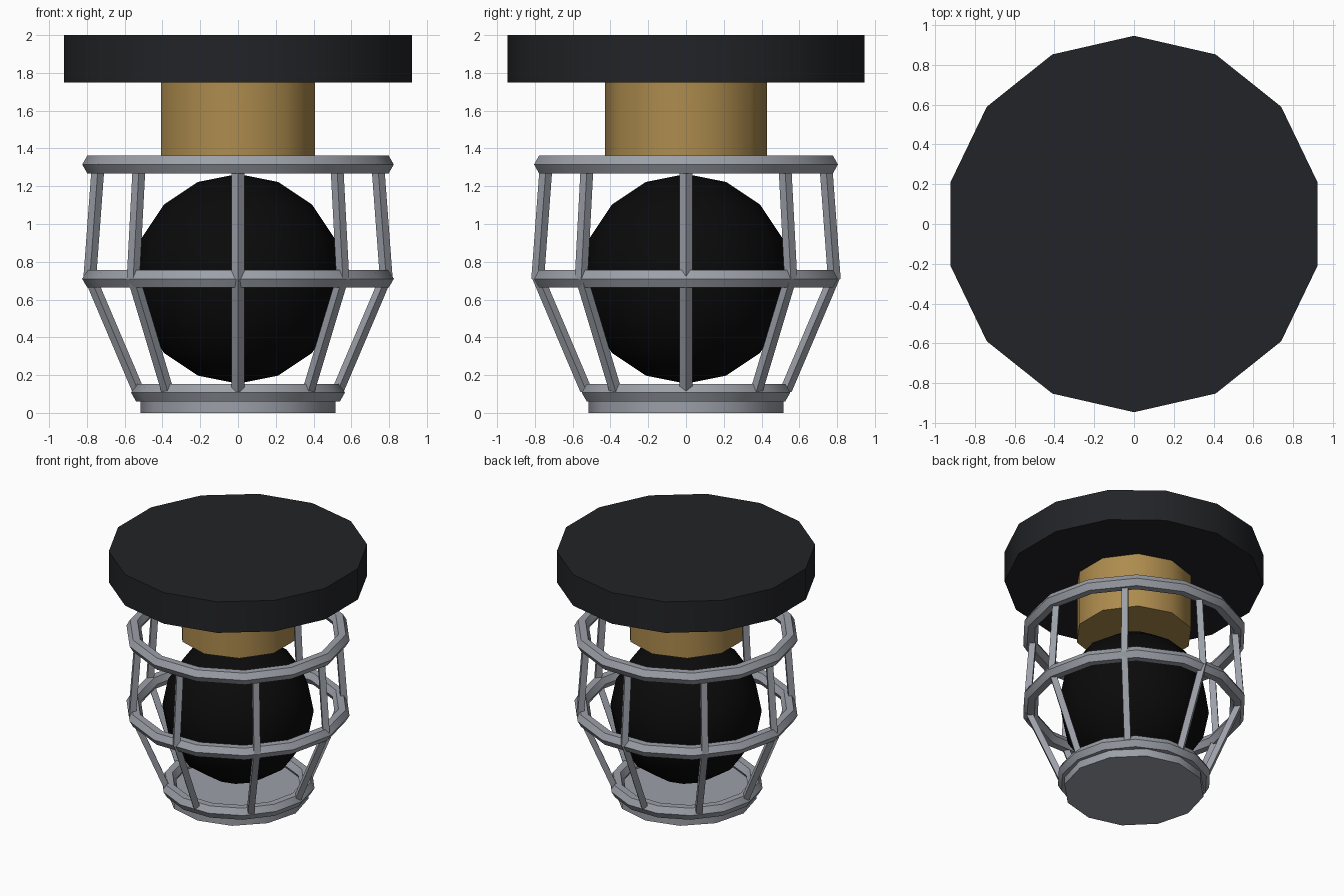
import bpy, bmesh, math
from mathutils import Vector

if "Cube" in bpy.data.objects:
    bpy.data.objects.remove(bpy.data.objects["Cube"])


def material(name, rgb):
    m = bpy.data.materials.new(name)
    m.diffuse_color = (*rgb, 1)
    m.use_nodes = True
    m.node_tree.nodes["Principled BSDF"].inputs["Base Color"].default_value = m.diffuse_color
    return m


dark = material("dark_metal", (0.016, 0.017, 0.020))
brass = material("brass", (0.42, 0.26, 0.075))
black = material("black_glass", (0.003, 0.003, 0.003))
steel = material("steel", (0.33, 0.35, 0.39))


def finish(name, mat):
    ob = bpy.context.object
    ob.name = name
    ob.data.materials.append(mat)
    bpy.ops.object.shade_smooth_by_angle(angle=math.radians(50))


def cylinder(name, sides, r, z0, z1, mat):
    bpy.ops.mesh.primitive_cylinder_add(vertices=sides, radius=r, depth=z1 - z0,
                                        location=(0, 0, (z0 + z1) / 2))
    finish(name, mat)


# Solid turned parts
cylinder("mounting_plate", 14, 0.945, 1.75, 2.0, dark)
cylinder("socket", 10, 0.43, 1.31, 1.75, brass)
cylinder("cage_base", 12, 0.515, 0.0, 0.08, steel)

# Bulb
bpy.ops.mesh.primitive_uv_sphere_add(segments=12, ring_count=8, radius=0.555,
                                     location=(0, 0, 0.71))
finish("bulb", black)

# Cage rings with hexagonal section
for name, z, r, n in (("upper_ring", 1.315, 0.771, 14),
                      ("middle_ring", 0.71, 0.771, 14),
                      ("lower_ring", 0.107, 0.512, 14)):
    bpy.ops.mesh.primitive_torus_add(major_segments=n, minor_segments=6,
                                     major_radius=r, minor_radius=0.054,
                                     location=(0, 0, z))
    finish(name, steel)


# Eight diamond-section bars between two rings
def bars(name, r0, z0, r1, z1, w=0.034):
    bm = bmesh.new()
    offsets = [(w, 0), (0, w), (-w, 0), (0, -w)]
    for i in range(8):
        a = i * math.pi / 4
        ends = [[bm.verts.new((r * math.cos(a) + dx, r * math.sin(a) + dy, z))
                 for dx, dy in offsets] for r, z in ((r0, z0), (r1, z1))]
        bm.faces.new(ends[0][::-1])
        bm.faces.new(ends[1])
        for k in range(4):
            j = (k + 1) % 4
            bm.faces.new((ends[0][k], ends[0][j], ends[1][j], ends[1][k]))
    me = bpy.data.meshes.new(name)
    bm.to_mesh(me)
    bm.free()
    me.materials.append(steel)
    bpy.context.collection.objects.link(bpy.data.objects.new(name, me))


bars("upper_bars", 0.785, 0.71, 0.74, 1.315)
bars("lower_bars", 0.525, 0.11, 0.78, 0.71)
